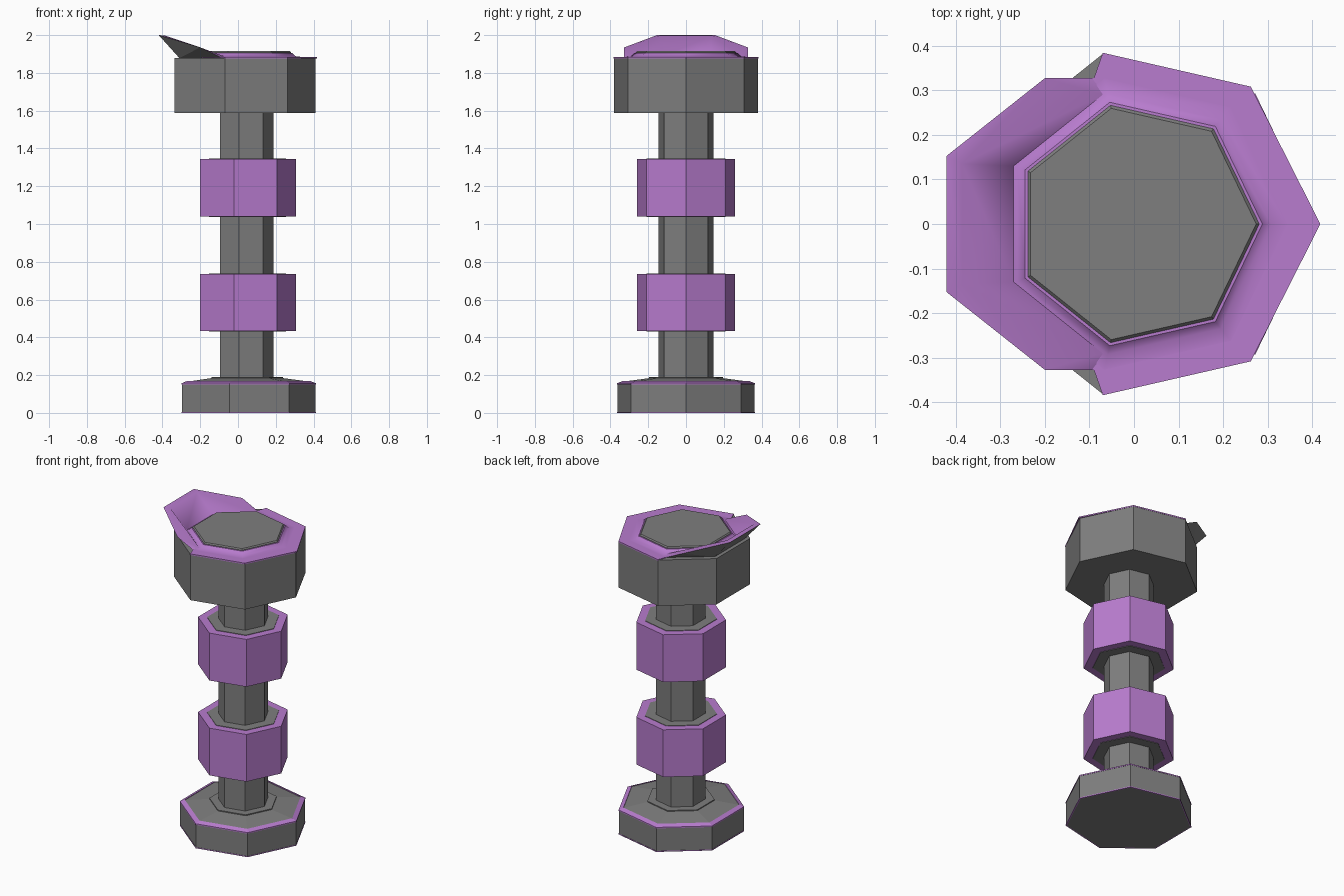
import bpy
from math import cos, sin, tau

if "Cube" in bpy.data.objects:
    bpy.data.objects.remove(bpy.data.objects["Cube"])


def material(name, r, g, b):
    m = bpy.data.materials.new(name)
    m.diffuse_color = (r, g, b, 1)
    m.use_nodes = True
    m.node_tree.nodes["Principled BSDF"].inputs["Base Color"].default_value = m.diffuse_color
    return m


purple = material("purple", 0.48, 0.2, 0.62)
grey = material("dark_grey", 0.21, 0.21, 0.21)
N = 7


def mesh_object(name, verts, faces, mat=grey):
    me = bpy.data.meshes.new(name)
    me.from_pydata(verts, [], faces)
    me.validate()
    ob = bpy.data.objects.new(name, me)
    bpy.context.collection.objects.link(ob)
    me.materials.append(mat)
    return ob


def lathe(name, profile, cx, mat=grey, closed=False):
    """Seven-sided solid from (radius, z) points; closed=True makes a tube."""
    verts = [(cx + r * cos(tau * i / N), r * sin(tau * i / N), z)
             for r, z in profile for i in range(N)]
    k = len(profile)
    faces = []
    for j in range(k if closed else k - 1):
        a, b = j * N, (j + 1) % k * N
        for i in range(N):
            n = (i + 1) % N
            faces.append((a + i, a + n, b + n, b + i))
    if not closed:
        faces.append(tuple(reversed(range(N))))
        faces.append(tuple(range((k - 1) * N, k * N)))
    return mesh_object(name, verts, faces, mat)


AX = 0.039

# Base with thin purple trims
lathe("base", [(0.372, 0.005), (0.372, 0.155), (0.345, 0.165), (0.2, 0.184), (0.2, 0.19)], AX)
lathe("base_top_trim", [(0.34, 0.15), (0.374, 0.15), (0.374, 0.157), (0.345, 0.168)], AX, purple, True)
lathe("base_bottom_trim", [(0.366, 0.0), (0.374, 0.0), (0.374, 0.006), (0.366, 0.006)], AX, purple, True)
lathe("base_underside", [(0.367, 0.0), (0.367, 0.006)], AX)

# Shaft
lathe("shaft", [(0.148, 0.15), (0.148, 1.62)], AX)

# Two purple bands around grey cores
for label, z0, z1 in (("lower", 0.433, 0.735), ("upper", 1.04, 1.343)):
    lathe(label + "_band", [(0.21, z0), (0.267, z0), (0.267, z1), (0.21, z1)], AX, purple, True)
    lathe(label + "_band_core", [(0.214, z0 - 0.003), (0.214, z1 + 0.003)], AX)

# Head block, raised collar blending softly into the top, and cap
lathe("head", [(0.392, 1.587), (0.392, 1.88)], 0.018)
collar = lathe("head_collar", [(0.335, 1.885), (0.30, 1.886), (0.28, 1.905)], 0.008, purple)
for poly in list(collar.data.polygons)[:2 * N]:
    poly.use_smooth = True
lathe("head_cap", [(0.273, 1.9), (0.273, 1.908), (0.266, 1.915)], 0.008)

# Purple plate on top of the head, leaving the corners behind the lip grey
half = [(0.262, 0.308), (-0.07, 0.384), (-0.09, 0.327), (-0.27, 0.13)]
outline = [(0.418, 0)] + half + [(x, -y) for x, y in reversed(half)]
n = len(outline)
mesh_object("head_top_plate",
            [(x, y, z) for z in (1.876, 1.884) for x, y in outline],
            [tuple(reversed(range(n))), tuple(range(n, 2 * n))] +
            [(i, (i + 1) % n, n + (i + 1) % n, n + i) for i in range(n)], purple)

# Flared lip: purple upper surface, grey underside (mirrored in y)
tip, side, end = (-0.42, 0.153, 2.0), (-0.2, 0.327, 1.935), (-0.09, 0.327, 1.882)
rim, foot, foot_end = (-0.385, 0.135, 1.997), (-0.27, 0.13, 1.886), (-0.07, 0.29, 1.886)
root = (-0.31, 0.15, 1.878)


def mirrored(points):
    return points + [(x, -y, z) for x, y, z in points]


# point order: tip, side, end, rim, foot, foot_end
upper = [(0, 3, 1), (3, 4, 5), (3, 5, 1), (1, 5, 2)]
lip = mesh_object("lip_upper", mirrored([tip, side, end, rim, foot, foot_end]),
                  upper + [tuple(i + 6 for i in reversed(f)) for f in upper] +
                  [(0, 6, 9, 3), (3, 9, 10, 4)], purple)
for poly in lip.data.polygons:
    poly.use_smooth = True

# point order: tip, side, end, root
under = [(0, 3, 1), (1, 3, 2)]
mesh_object("lip_underside", mirrored([tip, side, end, root]),
            [tuple(reversed(f)) for f in under] +
            [tuple(i + 4 for i in f) for f in under] + [(0, 3, 7, 4)])
